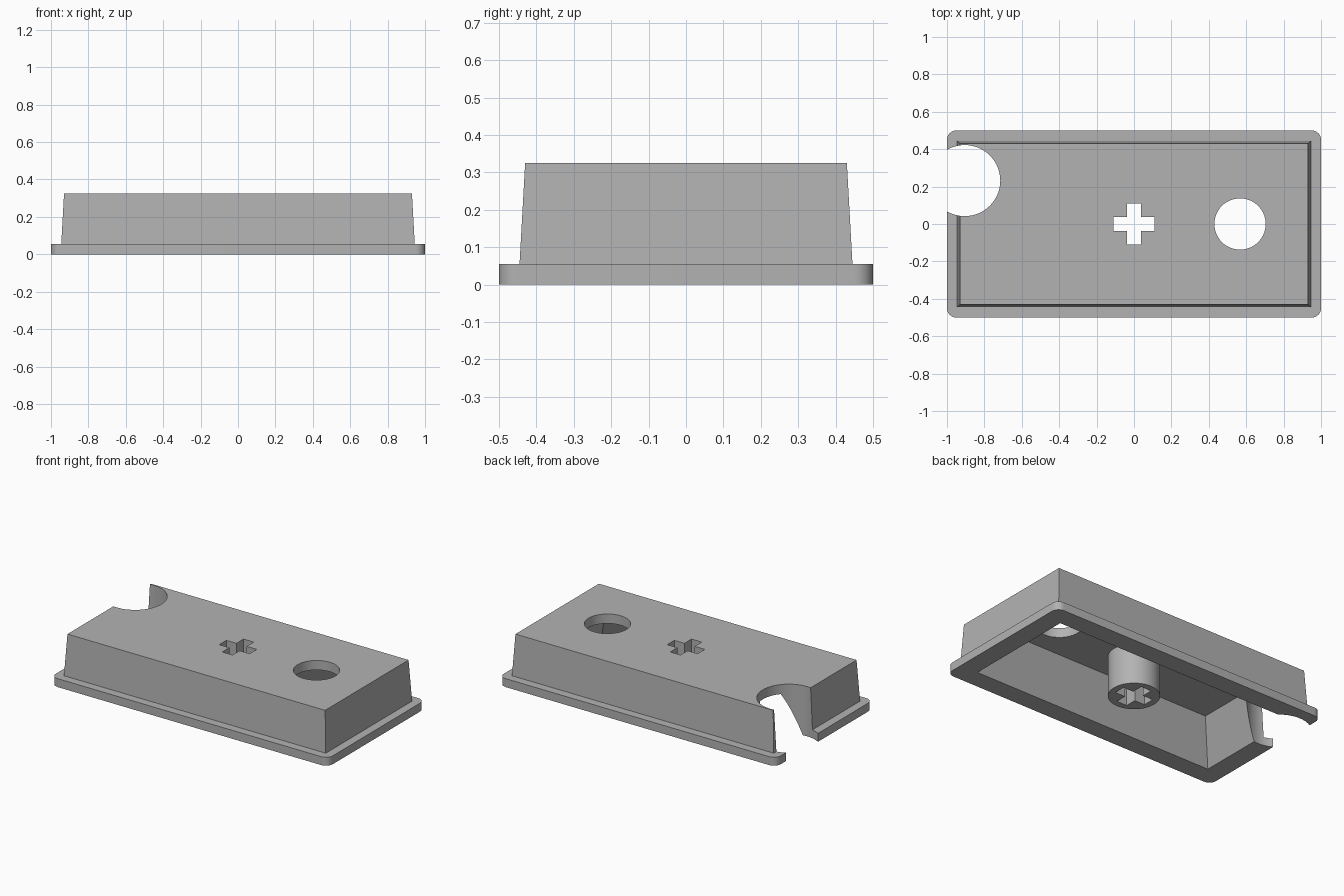
import bpy
import bmesh
from math import radians

if "Cube" in bpy.data.objects:
    bpy.data.objects.remove(bpy.data.objects["Cube"], do_unlink=True)

grey = bpy.data.materials.new("mid grey")
grey.use_nodes = True
grey.diffuse_color = (0.45, 0.45, 0.45, 1)
grey.node_tree.nodes["Principled BSDF"].inputs["Base Color"].default_value = (0.45, 0.45, 0.45, 1)


def finish(bm, name):
    bmesh.ops.recalc_face_normals(bm, faces=bm.faces)
    mesh = bpy.data.meshes.new(name)
    bm.to_mesh(mesh)
    bm.free()
    mesh.materials.append(grey)
    obj = bpy.data.objects.new(name, mesh)
    bpy.context.collection.objects.link(obj)
    return obj


def block(name, bottom, top, z0, z1, corner=0):
    """Box from half sizes at the bottom and top, with optional round corners."""
    bm = bmesh.new()
    bmesh.ops.create_cube(bm, size=2)
    for v in bm.verts:
        half = top if v.co.z > 0 else bottom
        v.co = (v.co.x * half[0], v.co.y * half[1], z1 if v.co.z > 0 else z0)
    if corner:
        uprights = [e for e in bm.edges
                    if abs(e.verts[0].co.z - e.verts[1].co.z) > 0.01]
        bmesh.ops.bevel(bm, geom=uprights, offset=corner, segments=10,
                        profile=0.5, affect='EDGES')
    return finish(bm, name)


def cylinder(name, x, y, radius, z0, z1):
    bm = bmesh.new()
    bmesh.ops.create_cone(bm, cap_ends=True, segments=64, radius1=radius,
                          radius2=radius, depth=z1 - z0)
    bmesh.ops.translate(bm, verts=bm.verts, vec=(x, y, (z0 + z1) / 2))
    return finish(bm, name)


def combine(target, tool, operation):
    mod = target.modifiers.new(tool.name, 'BOOLEAN')
    mod.operation = operation
    mod.solver = 'EXACT'
    mod.object = tool
    bpy.context.view_layer.objects.active = target
    bpy.ops.object.modifier_apply(modifier=mod.name)
    bpy.data.objects.remove(tool, do_unlink=True)


# Flange and tapered body
cover = block("cover", (1, 0.5), (1, 0.5), 0, 0.055, corner=0.05)
combine(cover, block("body", (0.947, 0.447), (0.93, 0.43), 0.02, 0.325), 'UNION')

# Hollow underside with sloping walls
combine(cover, block("cavity", (0.883, 0.383), (0.76, 0.26), -0.02, 0.263), 'DIFFERENCE')

# Socket post hanging from the roof
combine(cover, cylinder("post", 0, 0, 0.152, 0, 0.29), 'UNION')

# Cross-shaped socket, round hole and side notch
for half in ((0.11, 0.037), (0.037, 0.11)):
    combine(cover, block("cross_arm", half, half, -0.1, 0.5), 'DIFFERENCE')
combine(cover, cylinder("round_hole", 0.567, 0, 0.137, -0.1, 0.5), 'DIFFERENCE')
combine(cover, cylinder("side_notch", -0.905, 0.232, 0.19, -0.1, 0.5), 'DIFFERENCE')

bpy.ops.object.select_all(action='DESELECT')
cover.select_set(True)
bpy.context.view_layer.objects.active = cover
bpy.ops.object.shade_smooth_by_angle(angle=radians(30))
